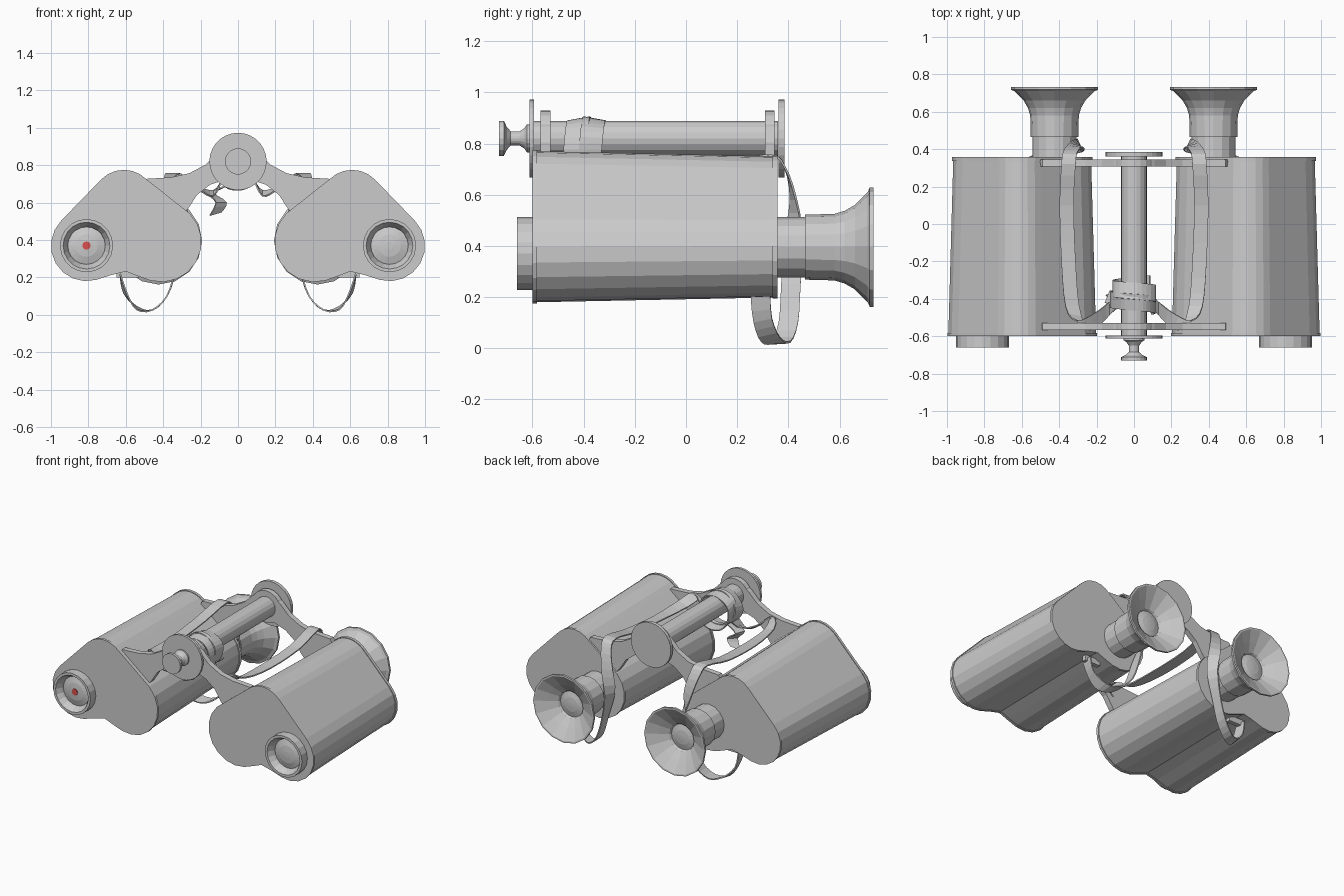
import bpy, bmesh, math
from mathutils import Vector

if "Cube" in bpy.data.objects:
    bpy.data.objects.remove(bpy.data.objects["Cube"])


def finish(name, bm, mirror=False, thick=0):
    bmesh.ops.recalc_face_normals(bm, faces=bm.faces[:])
    me = bpy.data.meshes.new(name)
    bm.to_mesh(me)
    bm.free()
    ob = bpy.data.objects.new(name, me)
    bpy.context.collection.objects.link(ob)
    if thick:
        mod = ob.modifiers.new("Thickness", 'SOLIDIFY')
        mod.thickness = thick
        mod.offset = 0
    if mirror:
        mod = ob.modifiers.new("Mirror", 'MIRROR')
        mod.use_mirror_merge = False
    return ob


def skin(bm, rings, closed=True):
    n = len(rings[0])
    for a, b in zip(rings, rings[1:]):
        for i in range(n if closed else n - 1):
            j = (i + 1) % n
            bm.faces.new((a[i], a[j], b[j], b[i]))


def lathe(name, cx, cz, profile, sides=18, mirror=False):
    """Revolve (radius, y) points about an axis parallel to y; ends are capped."""
    bm = bmesh.new()
    rings = []
    for r, y in profile:
        rings.append([bm.verts.new((cx + r * math.cos(2 * math.pi * i / sides), y,
                                    cz + r * math.sin(2 * math.pi * i / sides)))
                      for i in range(sides)])
    skin(bm, rings)
    bm.faces.new(rings[0])
    bm.faces.new(rings[-1])
    return finish(name, bm, mirror)


def loft(name, outline, stations, centre=(0.6, 0.46), mirror=True):
    """Sweep an xz outline along y with (y, scale) stations."""
    bm = bmesh.new()
    cx, cz = centre
    rings = [[bm.verts.new((cx + (x - cx) * s, y, cz + (z - cz) * s)) for x, z in outline]
             for y, s in stations]
    skin(bm, rings)
    bm.faces.new(rings[0])
    bm.faces.new(rings[-1])
    return finish(name, bm, mirror)


def arc(cx, cz, r, a0, a1, n):
    return [(cx + r * math.cos(math.radians(a0 + (a1 - a0) * i / n)),
             cz + r * math.sin(math.radians(a0 + (a1 - a0) * i / n))) for i in range(n + 1)]


def ribbon(name, pts, half, mirror=False, steps=3):
    """Flat band through (x, y, z, width direction) points, smoothed by Catmull-Rom."""
    P = [Vector(p[:3]) for p in pts]
    W = [Vector(p[3:]).normalized() for p in pts]

    def cr(L, i, t):
        a, b, c, d = L[max(i - 1, 0)], L[i], L[i + 1], L[min(i + 2, len(L) - 1)]
        return 0.5 * (2 * b + (c - a) * t + (2 * a - 5 * b + 4 * c - d) * t * t
                      + (3 * b - a - 3 * c + d) * t ** 3)
    bm = bmesh.new()
    rings = []
    for k in range((len(P) - 1) * steps + 1):
        i = min(k // steps, len(P) - 2)
        t = k / steps - i
        p, w = cr(P, i, t), cr(W, i, t).normalized() * half
        rings.append([bm.verts.new(p - w), bm.verts.new(p + w)])
    skin(bm, rings, closed=False)
    return finish(name, bm, mirror, 0.008)


# Prism housings: three-lobed outline, tapering to the back, with rimmed end plates
outline = (arc(0.81, 0.37, 0.19, -105, 45, 8) + arc(0.61, 0.605, 0.17, 45, 135, 6)
           + arc(0.41, 0.39, 0.215, 135, 285, 8) + [(0.53, 0.205), (0.6, 0.232), (0.68, 0.212)])
loft("prism_housing", outline,
     [(-0.6, 1), (-0.583, 1), (-0.583, 0.985), (0.338, 0.92), (0.338, 0.935), (0.357, 0.935)])

# Objectives with recessed lenses
lathe("objective_ring", 0.81, 0.37,
      [(0.142, -0.58), (0.142, -0.66), (0.125, -0.66), (0.105, -0.625), (0.1, -0.61),
       (0.06, -0.622), (0.02, -0.626)], 20, True)

# Eyepieces with flared cups
lathe("eyepiece", 0.425, 0.395,
      [(0.118, 0.34), (0.118, 0.465), (0.127, 0.465), (0.13, 0.58), (0.142, 0.62),
       (0.165, 0.66), (0.215, 0.71), (0.233, 0.718), (0.233, 0.732), (0.222, 0.732),
       (0.15, 0.69), (0.095, 0.655), (0.088, 0.64), (0.05, 0.65), (0.015, 0.653)], 16, True)

# Central hinge tube, end discs and focus knob
lathe("hinge_tube", 0, 0.82, [(0.07, -0.6), (0.07, 0.36)], 18)
lathe("front_disc", 0, 0.82, [(0.153, -0.612), (0.153, -0.595)], 28)
lathe("back_disc", 0, 0.82, [(0.153, 0.362), (0.153, 0.385)], 28)
lathe("focus_knob", 0, 0.82,
      [(0.07, -0.73), (0.07, -0.712), (0.045, -0.7), (0.028, -0.685), (0.028, -0.65),
       (0.04, -0.632), (0.055, -0.622), (0.055, -0.605)], 18)

# Hinge arms reaching to the housings
arm = [(0.06, 0.9), (0.11, 0.865), (0.17, 0.805), (0.26, 0.757), (0.36, 0.735), (0.49, 0.727),
       (0.51, 0.69), (0.3, 0.53), (0.265, 0.57), (0.22, 0.64), (0.15, 0.695), (0.05, 0.73)]
for label, y0, y1 in (("front", -0.568, -0.53), ("back", 0.308, 0.345)):
    loft(label + "_hinge_arm", arm, [(y0, 1), (y1, 1)])
    lathe(label + "_hinge_hub", 0, 0.82, [(0.11, y0), (0.11, y1)], 20)

# Small strap lugs under the housings
loft("strap_lug", [(0.53, 0.2), (0.65, 0.2), (0.65, 0.24), (0.53, 0.24)],
     [(0.27, 1), (0.3, 1)])

# Strap on each side: loop below, up past the eyepiece, forward between the arms
ribbon("side_strap", [
    (0.63, 0.29, 0.22, 0, 1, 0),
    (0.60, 0.30, 0.11, 0.3, 1, 0.2),
    (0.54, 0.33, 0.035, 0, 1, 0.2),
    (0.46, 0.37, 0.025, 0, 1, 0),
    (0.38, 0.40, 0.10, 0, 1, 0),
    (0.33, 0.41, 0.25, 0, 1, 0),
    (0.29, 0.42, 0.42, 0.4, 0.9, 0),
    (0.31, 0.42, 0.58, 1, 0.3, 0),
    (0.34, 0.385, 0.71, 1, 0, 0),
    (0.35, 0.32, 0.755, 1, 0, 0),
    (0.36, 0.10, 0.71, 1, 0, 0),
    (0.35, -0.20, 0.69, 1, 0, 0),
    (0.33, -0.44, 0.70, 1, 0, 0.3),
    (0.28, -0.54, 0.74, 0.7, 0.6, 0.4),
    (0.20, -0.51, 0.67, 0.3, 1, 0.4),
    (0.13, -0.45, 0.65, 0, 1, 0.4),
    (0.09, -0.41, 0.71, 0, 1, 0)], 0.038, True)

# Strap wrapped twice around the tube, with a hanging end
wrap = []
for i in range(21):
    a = math.radians(-40 + 36 * i)
    r = 0.112 + 0.012 * (i % 3 == 0)
    wrap.append((r * math.cos(a), -0.44 + 0.006 * i, 0.785 + 0.11 * math.sin(a),
                 0, 1, 0.25 * math.sin(a * 0.5)))
ribbon("strap_wrap", wrap, 0.045)
ribbon("strap_end", [(-0.06, -0.40, 0.69, 0, 1, 0), (-0.14, -0.39, 0.65, 0.4, 1, 0),
                     (-0.09, -0.38, 0.60, 0.8, 0.6, 0), (-0.12, -0.37, 0.54, 1, 0.4, 0.3)], 0.035)

# Red spot on one lens
red = bpy.data.materials.new("red")
red.diffuse_color = (0.7, 0.08, 0.08, 1)
red.use_nodes = True
red.node_tree.nodes["Principled BSDF"].inputs["Base Color"].default_value = red.diffuse_color
spot = lathe("lens_spot", -0.81, 0.37, [(0.022, -0.63), (0.022, -0.624)], 12)
spot.data.materials.append(red)
